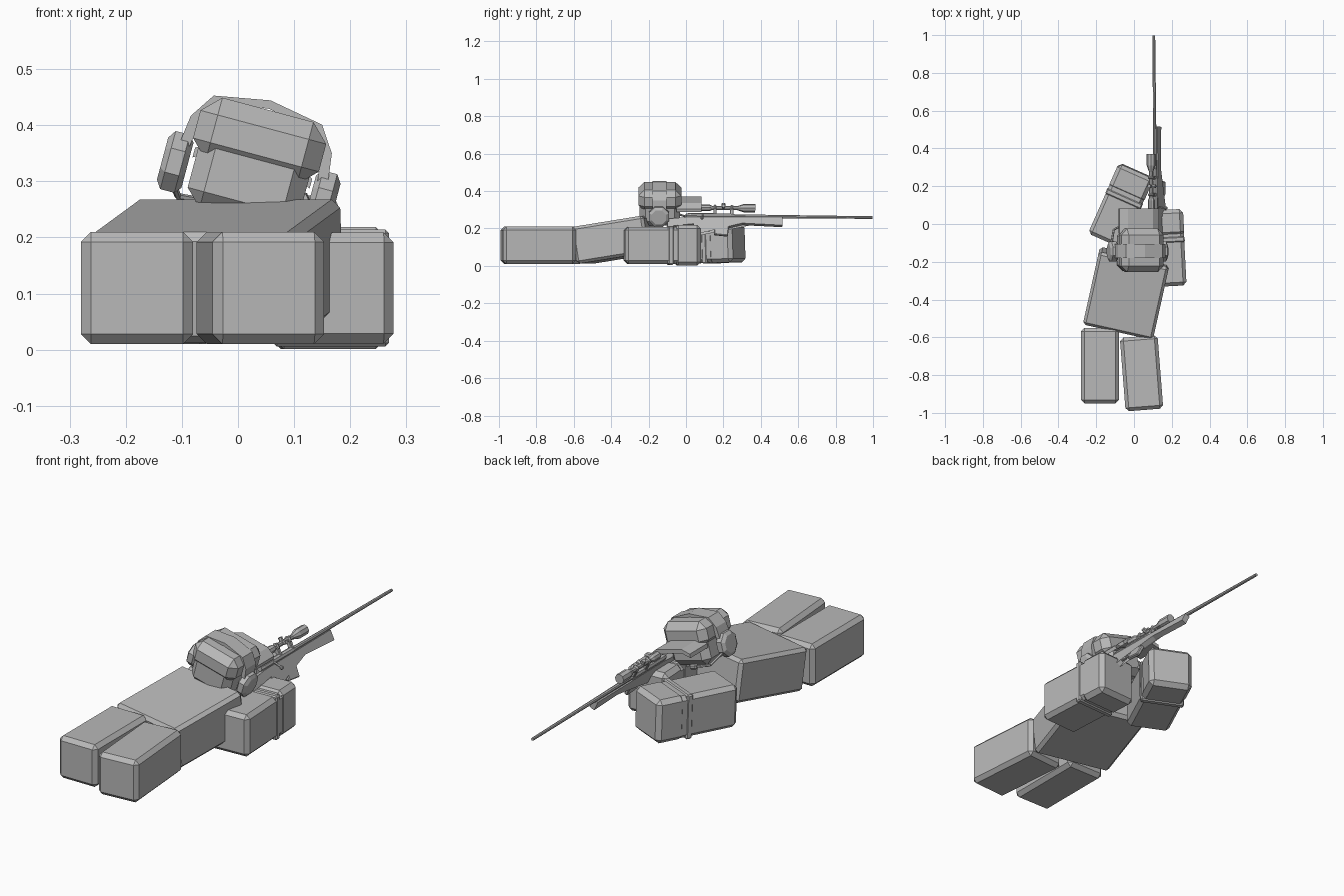
import bpy, bmesh
from math import radians, cos, sin, pi
from mathutils import Matrix, Vector, Euler

cube = bpy.data.objects.get("Cube")
if cube:
    bpy.data.objects.remove(cube)

grey = bpy.data.materials.new("plain_grey")
grey.use_nodes = True
color = (0.48, 0.48, 0.48, 1)
grey.diffuse_color = color
grey.node_tree.nodes["Principled BSDF"].inputs["Base Color"].default_value = color


def place(loc, rot=(0, 0, 0)):
    turn = Euler([radians(a) for a in rot]).to_matrix().to_4x4()
    return Matrix.Translation(loc) @ turn


def finish(name, bm, matrix):
    bmesh.ops.recalc_face_normals(bm, faces=bm.faces)
    mesh = bpy.data.meshes.new(name)
    bm.to_mesh(mesh)
    bm.free()
    mesh.materials.append(grey)
    obj = bpy.data.objects.new(name, mesh)
    obj.matrix_world = matrix
    bpy.context.collection.objects.link(obj)
    return obj


def box(name, size, matrix, bevel=0.0):
    bm = bmesh.new()
    bmesh.ops.create_cube(bm, size=1)
    bmesh.ops.scale(bm, vec=size, verts=bm.verts)
    if bevel:
        bmesh.ops.bevel(bm, geom=bm.edges[:], offset=bevel, segments=1,
                        affect='EDGES', profile=0.5)
    return finish(name, bm, matrix)


def prism(name, points, axis, start, end, matrix):
    """Extrude an outline along x (points are y, z) or y (points are x, z)."""
    bm = bmesh.new()

    def spot(a, b, d):
        return (d, a, b) if axis == 'x' else (a, d, b)
    near = [bm.verts.new(spot(a, b, start)) for a, b in points]
    far = [bm.verts.new(spot(a, b, end)) for a, b in points]
    n = len(points)
    caps = [bm.faces.new(near), bm.faces.new(far[::-1])]
    for i in range(n):
        j = (i + 1) % n
        bm.faces.new((near[i], near[j], far[j], far[i]))
    bmesh.ops.triangulate(bm, faces=caps)
    return finish(name, bm, matrix)


def lathe(name, profile, matrix, sides=8):
    """Turn (y, radius) pairs around the y axis."""
    bm = bmesh.new()
    rings = []
    for y, r in profile:
        angles = [2 * pi * (i + 0.5) / sides for i in range(sides)]
        rings.append([bm.verts.new((r * cos(a), y, r * sin(a))) for a in angles])
    for lower, upper in zip(rings, rings[1:]):
        for i in range(sides):
            j = (i + 1) % sides
            bm.faces.new((lower[i], lower[j], upper[j], upper[i]))
    bm.faces.new(rings[0])
    bm.faces.new(rings[-1][::-1])
    return finish(name, bm, matrix)


def rod(name, a, b, radius, frame):
    a, b = Vector(a), Vector(b)
    aim = (b - a).to_track_quat('Y', 'Z').to_matrix().to_4x4()
    length = (b - a).length
    return lathe(name, [(0, radius), (length, radius)],
                 frame @ Matrix.Translation(a) @ aim, 6)


# Body lying face down
box("right_leg", (0.2, 0.4, 0.2), place((-0.18, -0.75, 0.11)), 0.018)
box("left_leg", (0.2, 0.39, 0.2), place((0.04, -0.79, 0.11), (0, 0, 4.5)), 0.018)
box("torso", (0.38, 0.4, 0.2), place((-0.04, -0.367, 0.14), (9, 0, -12.5)), 0.015)

# Arms, each a sleeve with a cuff and a slightly larger glove
arms = {
    "left": place((0.168, -0.13, 0.11), (0, 0, 3)),
    "right": place((-0.07, 0.095, 0.115), (2, 0, -24)),
}
for side, frame in arms.items():
    box(side + "_sleeve", (0.2, 0.4, 0.198), frame, 0.018)
    box(side + "_cuff", (0.206, 0.03, 0.208), frame @ place((0, 0.045, 0)), 0.006)
    box(side + "_glove", (0.204, 0.14, 0.218 if side == "left" else 0.204),
        frame @ place((0, 0.135, 0)), 0.02)

# Head tilted toward the sights
head = place((0.03, -0.14, 0.34), (0, 15, 0))
box("head", (0.205, 0.215, 0.16), head @ place((0, 0, -0.03)), 0.03)
box("cap", (0.232, 0.23, 0.115), head @ place((0, 0, 0.033)), 0.032)
prism("cap_brim", [(-0.108, -0.026), (-0.065, -0.004), (0.065, -0.004), (0.108, -0.026),
                   (0.108, -0.008), (0.068, 0.014), (-0.068, 0.014), (-0.108, -0.008)],
      'y', 0.09, 0.222, head)

# Headset
outer = [(-0.14, -0.03), (-0.13, 0.045), (-0.1, 0.09), (0, 0.108),
         (0.1, 0.09), (0.13, 0.045), (0.14, -0.03)]
inner = [(x * 0.86, z * 0.86) for x, z in reversed(outer)]
prism("headset_band", outer + inner, 'y', -0.04, 0.035, head)
for side, s in (("right", -1), ("left", 1)):
    lathe(side + "_ear_cup", [(-0.022, 0.045), (-0.012, 0.058), (0.014, 0.058), (0.024, 0.042)],
          head @ place((s * 0.135, -0.005, -0.042), (0, 0, -90 * s)))
mic_path = [(-0.14, 0.02, -0.065), (-0.115, 0.11, -0.1), (-0.06, 0.14, -0.095)]
for a, b in zip(mic_path, mic_path[1:]):
    rod("microphone_boom", a, b, 0.006, head)
box("microphone", (0.035, 0.022, 0.022), head @ place((-0.05, 0.142, -0.094)), 0.005)

# Rifle, rolled to one side
gun = place((0.113, 0, 0.268), (-0.6, -25, 0.7))
lathe("barrel", [(0.2, 0.011), (0.5, 0.009), (0.998, 0.007)], gun)
lathe("receiver", [(0.0, 0.012), (0.02, 0.015), (0.24, 0.015), (0.26, 0.011)], gun)
stock = [(0.515, -0.008), (0.515, -0.056), (0.3, -0.046), (0.23, -0.065),
         (0.1, -0.062), (0.07, -0.11), (0.035, -0.102), (0.04, -0.052),
         (-0.1, -0.07), (-0.1, -0.025), (0.02, -0.012)]
prism("stock", stock, 'x', -0.013, 0.013, gun)
box("magazine", (0.018, 0.075, 0.06), gun @ place((0, 0.19, -0.085), (-6, 0, 0)), 0.004)
guard = [(0, 0.135, -0.06), (0, 0.125, -0.088), (0, 0.095, -0.088), (0, 0.08, -0.062)]
for a, b in zip(guard, guard[1:]):
    rod("trigger_guard", a, b, 0.004, gun)
rod("bolt_handle", (0.01, 0.09, 0), (0.045, 0.085, -0.03), 0.005, gun)
box("bolt_knob", (0.017, 0.017, 0.017), gun @ place((0.047, 0.085, -0.033)), 0.005)

# Telescopic sight
sight = gun @ place((0, 0, 0.048))
lathe("scope_tube", [(0.08, 0.018), (0.125, 0.018), (0.14, 0.011), (0.275, 0.011),
                     (0.31, 0.023), (0.37, 0.023)], sight)
for y in (0.155, 0.245):
    box("scope_mount", (0.022, 0.018, 0.05), sight @ place((0, y, -0.022)), 0.003)
    box("scope_ring", (0.03, 0.016, 0.03), sight @ place((0, y, 0)), 0.006)
rod("top_turret", (0, 0.2, 0), (0, 0.2, 0.026), 0.01, sight)
rod("side_turret", (0, 0.2, 0), (0.026, 0.2, 0), 0.01, sight)
